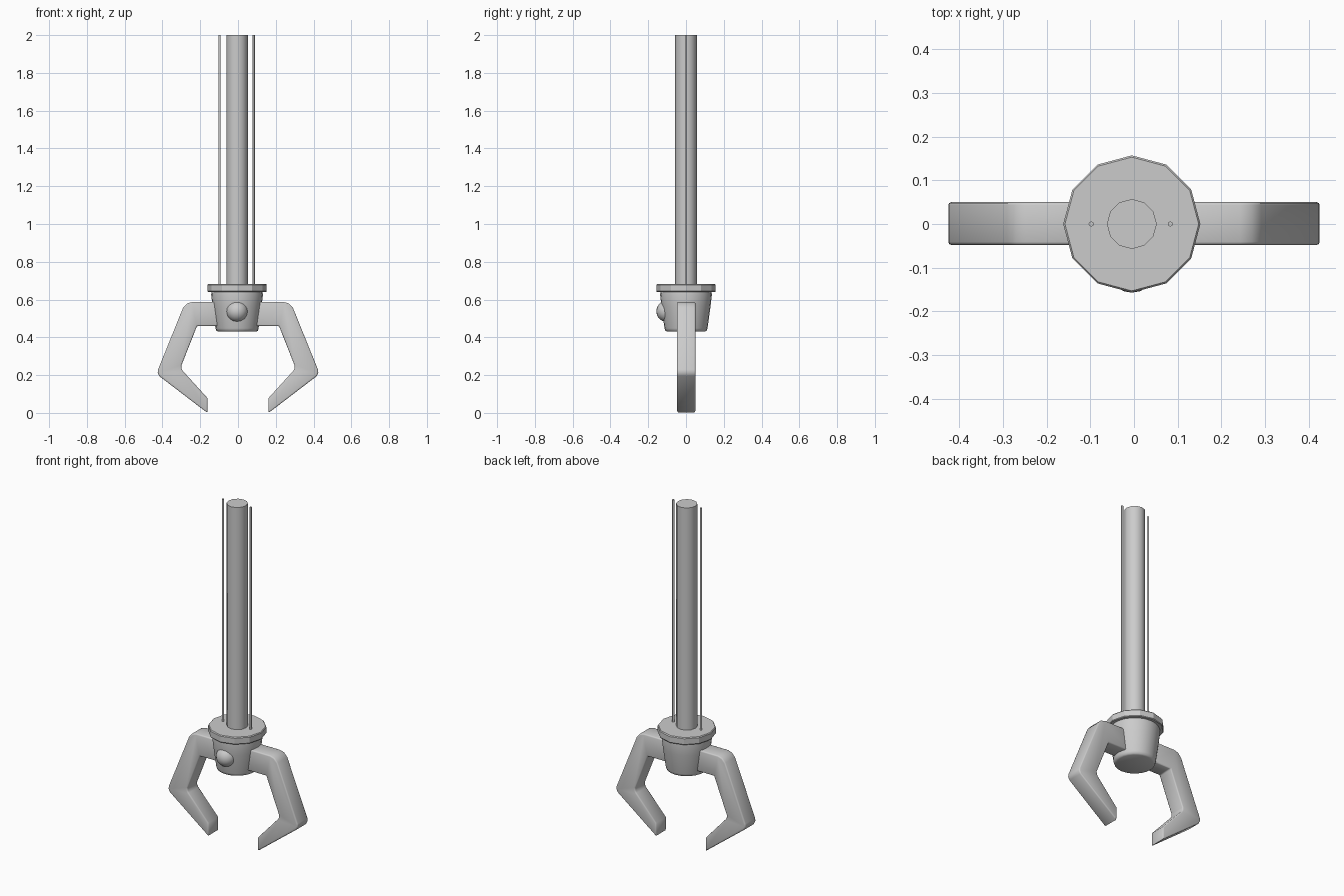
import bpy, bmesh, math
from mathutils import Matrix

cube = bpy.data.objects.get("Cube")
if cube:
    bpy.data.objects.remove(cube, do_unlink=True)

GREY = (0.6, 0.6, 0.6, 1)
metal = bpy.data.materials.new("light grey metal")
metal.use_nodes = True
metal.diffuse_color = GREY
metal.node_tree.nodes["Principled BSDF"].inputs["Base Color"].default_value = GREY

AXIS_X = -0.005  # the shaft sits slightly off the claw's centre line


def add_object(name, bm, angle=40, bevel=0):
    bmesh.ops.recalc_face_normals(bm, faces=bm.faces[:])
    mesh = bpy.data.meshes.new(name)
    bm.to_mesh(mesh)
    bm.free()
    mesh.materials.append(metal)
    obj = bpy.data.objects.new(name, mesh)
    bpy.context.collection.objects.link(obj)
    bpy.ops.object.select_all(action='DESELECT')
    obj.select_set(True)
    bpy.context.view_layer.objects.active = obj
    if bevel:
        mod = obj.modifiers.new("soft edges", 'BEVEL')
        mod.width = bevel
        mod.segments = 2
        mod.limit_method = 'ANGLE'
        mod.angle_limit = math.radians(60)
        bpy.ops.object.modifier_apply(modifier=mod.name)
    bpy.ops.object.shade_smooth_by_angle(angle=math.radians(angle))
    return obj


def lathe(name, profile, sides, x=AXIS_X, y=0.0, angle=40):
    """Stack rings of (radius, z) and cap both ends."""
    bm = bmesh.new()
    rings = []
    for r, z in profile:
        rings.append([bm.verts.new((x + r * math.cos(i * math.tau / sides),
                                    y + r * math.sin(i * math.tau / sides), z))
                      for i in range(sides)])
    for a, b in zip(rings, rings[1:]):
        for i in range(sides):
            j = (i + 1) % sides
            bm.faces.new((a[i], a[j], b[j], b[i]))
    bm.faces.new(rings[0][::-1])
    bm.faces.new(rings[-1])
    return add_object(name, bm, angle)


# Shaft, flange and cup
lathe("shaft", [(0.057, 0.66), (0.057, 2.0)], 12)
lathe("flange", [(0.154, 0.640), (0.157, 0.644), (0.157, 0.678), (0.153, 0.683)], 12, angle=29)
lathe("cup", [(0.100, 0.430), (0.110, 0.435), (0.114, 0.448), (0.130, 0.565),
              (0.137, 0.625), (0.135, 0.642)], 24, angle=50)

# Two thin cables beside the shaft
for name, x in (("right_cable", -0.098), ("left_cable", 0.083)):
    lathe(name, [(0.006, 0.67), (0.006, 2.0)], 8, x=x, angle=60)

# Round knob on the front of the cup
bm = bmesh.new()
bmesh.ops.create_uvsphere(bm, u_segments=20, v_segments=12, radius=0.057,
                          matrix=Matrix.Translation((AXIS_X, -0.100, 0.538)))
add_object("front_knob", bm)

# Bent claw arms, mirrored left and right
CLAW = [(0.08, 0.587), (0.243, 0.587), (0.270, 0.579), (0.291, 0.556),
        (0.423, 0.230), (0.425, 0.212), (0.416, 0.194), (0.162, 0.0),
        (0.162, 0.079), (0.292, 0.222), (0.299, 0.235), (0.300, 0.250),
        (0.217, 0.460), (0.08, 0.460)]
for name, side in (("left_claw", 1), ("right_claw", -1)):
    bm = bmesh.new()
    face = bm.faces.new([bm.verts.new((side * x, -0.048, z)) for x, z in CLAW])
    new = bmesh.ops.extrude_face_region(bm, geom=[face])["geom"]
    bmesh.ops.translate(bm, vec=(0, 0.098, 0),
                        verts=[v for v in new if isinstance(v, bmesh.types.BMVert)])
    add_object(name, bm, angle=50, bevel=0.007)
